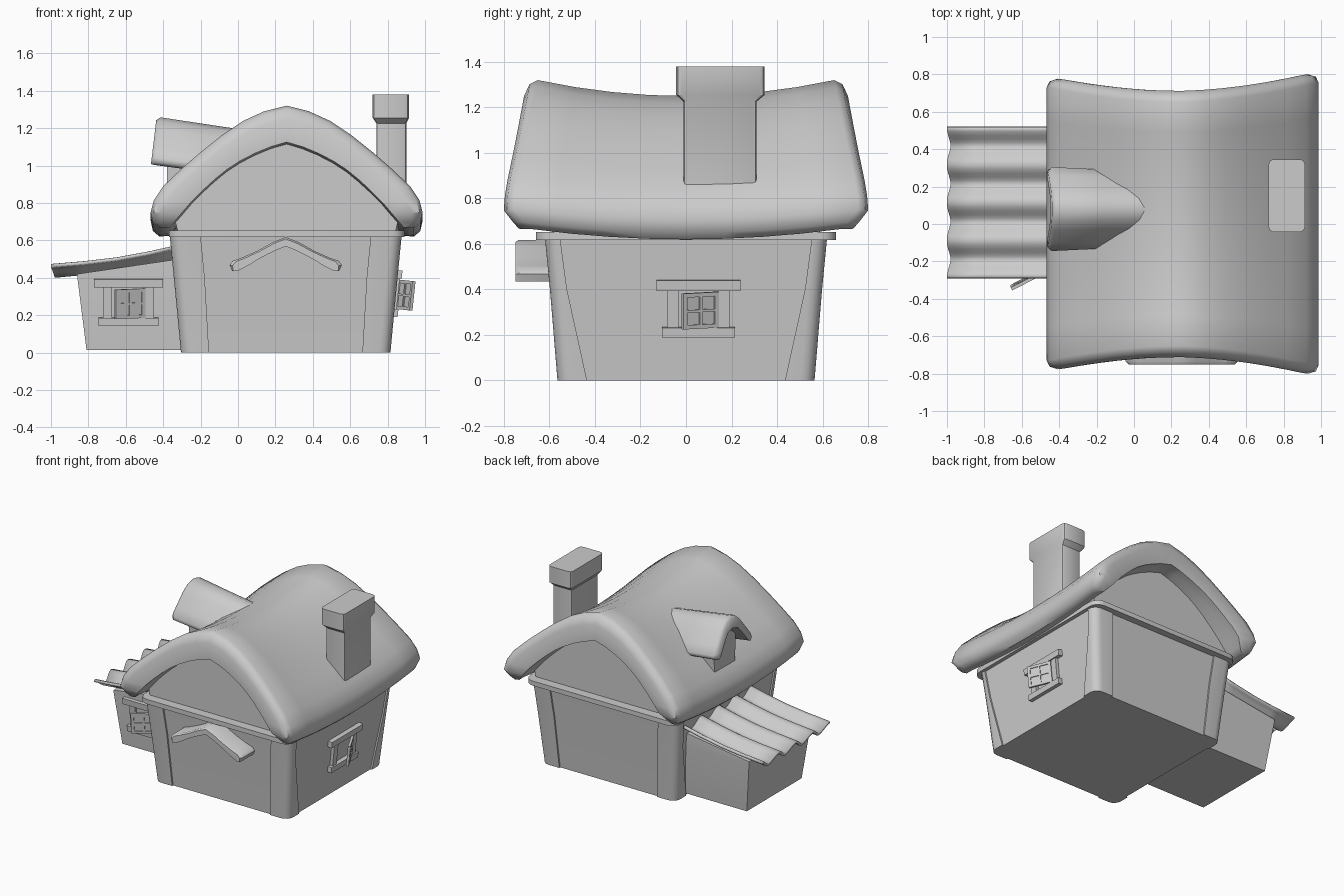
import bpy, bmesh
from math import sin, cos, pi, radians
from mathutils import Matrix, Vector

if "Cube" in bpy.data.objects:
    bpy.data.objects.remove(bpy.data.objects["Cube"])


def finish(name, bm, angle=35):
    bmesh.ops.recalc_face_normals(bm, faces=bm.faces[:])
    me = bpy.data.meshes.new(name)
    bm.to_mesh(me)
    bm.free()
    ob = bpy.data.objects.new(name, me)
    bpy.context.collection.objects.link(ob)
    bpy.ops.object.select_all(action='DESELECT')
    ob.select_set(True)
    bpy.context.view_layer.objects.active = ob
    bpy.ops.object.shade_smooth_by_angle(angle=radians(angle))
    return ob


def loft(name, rings, angle=35, strip=False):
    """Skin equal closed rings; cap ends with one face, or a quad strip for arches."""
    bm = bmesh.new()
    vs = [[bm.verts.new(p) for p in r] for r in rings]
    n = len(vs[0])
    for a, b in zip(vs, vs[1:]):
        for i in range(n):
            j = (i + 1) % n
            bm.faces.new((a[i], a[j], b[j], b[i]))
    for r in (vs[0], vs[-1]):
        if strip:
            for i in range(n // 2 - 1):
                bm.faces.new((r[i], r[i + 1], r[n - 2 - i], r[n - 1 - i]))
        else:
            bm.faces.new(r)
    return finish(name, bm, angle)


def rect(x0, x1, y0, y1, z, r=0.0, n=4):
    """Rectangle ring, corners rounded by r."""
    pts = []
    for k, (cx, cy) in enumerate(((x1 - r, y1 - r), (x0 + r, y1 - r), (x0 + r, y0 + r), (x1 - r, y0 + r))):
        for i in range(n + 1 if r else 1):
            a = (k + i / n) * pi / 2
            pts.append((cx + r * cos(a), cy + r * sin(a), z))
    return pts


def resample(pts, n):
    out = []
    for i in range(n):
        t = i * (len(pts) - 1) / (n - 1)
        k = min(int(t), len(pts) - 2)
        out.append(tuple(Vector(pts[k]).lerp(Vector(pts[k + 1]), t - k)))
    return out


def arch(outer, inner, k=0.0):
    """Symmetric arch loop from half profiles starting on the axis; k pulls the top inwards."""
    inner = resample(inner, len(outer))
    outer = [tuple(Vector(o).lerp(Vector(i), k)) for o, i in zip(outer, inner)]
    top = [(-d, z) for d, z in reversed(outer[1:])] + outer
    return top + inner[::-1] + [(-d, z) for d, z in inner[1:]]


# --- main walls: rounded corner posts with slightly recessed panels
CX = 0.255


def wall_ring(hx, hy, px, py, z, r=.06, s=.012):
    q = [(hx - s, hy - py), (hx, hy - py)]
    q += [(hx - r + r * cos(a), hy - r + r * sin(a)) for a in [i * pi / 8 for i in range(5)]]
    q += [(hx - px, hy), (hx - px, hy - s)]
    out = []
    for sx, sy in ((1, 1), (-1, 1), (-1, -1), (1, -1)):
        part = [(CX + sx * x, sy * y, z) for x, y in q]
        out += part if sx * sy > 0 else part[::-1]
    return out


loft("main_walls", [wall_ring(.56, .565, .15, .13, 0), wall_ring(.598, .598, .165, .075, .4),
                    wall_ring(.62, .62, .165, .067, .625)])
loft("wall_trim", [rect(-.37, .89, -.66, .66, z, .07) for z in (.617, .652)])

# --- gable block that fills the space under the roof
gable = [(-.32, .64), (.84, .64), (.86, .72), (.69, .91), (.5, 1.06), (.26, 1.15),
         (.02, 1.06), (-.17, .91), (-.34, .72)]
loft("gable_walls", [[(x, y, z - .07 * (1 - abs(y) / .59) * (z > .7)) for x, z in gable] for y in (-.59, 0, .59)])

# --- main roof: thick sagging arch, rolled rim, eaves longer than ridge
R_OUT = [(0, 1.32), (.12, 1.29), (.23, 1.24), (.35, 1.16), (.46, 1.072), (.56, .985), (.66, .89), (.71, .815),
         (.727, .75), (.715, .695), (.68, .665)]
R_IN = [(0, 1.125), (.12, 1.09), (.24, 1.03), (.34, .965), (.43, .885), (.52, .795), (.59, .71), (.625, .67)]
full, mid, small = (arch(R_OUT, R_IN, k) for k in (0, .09, .36))


def roof_ring(prof, t, inset):
    ring = []
    for d, z in prof:
        reach = .712 + .09 * min(1, (abs(d) / .72) ** 1.8) + .018 * d - .8 * max(0, .75 - z)
        sag = .045 + .025 * min(1, max(0, (z - .85) / .4))
        ring.append((.26 + d, t * (reach - inset), z - sag * (1 - t * t)))
    return ring


half = [(small, 1, 0), (mid, 1, .025), (full, 1, .06), (full, .75, .06), (full, .5, .06), (full, .25, .06)]
stations = [(p, -t, i) for p, t, i in half] + [(full, 0, .06)] + half[::-1]
loft("main_roof", [roof_ring(*s) for s in stations], 45, strip=True)

# --- dormer with its own small arched roof
D_OUT = [(0, 1.26), (.06, 1.24), (.11, 1.195), (.18, 1.1), (.218, 1.045), (.215, 1.02), (.19, 1.005)]
D_IN = [(0, 1.17), (.06, 1.15), (.11, 1.09), (.165, 1.015)]
d_full, d_small = arch(D_OUT, D_IN), arch(D_OUT, D_IN, .2)


def dormer_ring(prof, x, k):
    return [(x - .03 * (1.26 - z) / .25 * (x < -.3), .08 + d * k, z - .15 * (x + .43)) for d, z in prof]


loft("dormer_roof", [dormer_ring(d_small, -.435, 1.02), dormer_ring(d_full, -.415, 1.03),
                     dormer_ring(d_full, -.17, .97), dormer_ring(d_full, .06, .95)], 55, strip=True)
loft("dormer_walls", [[(x, .08 + d, z) for d, z in ((-.12, .78), (.12, .78), (.13, 1.06), (0, 1.18), (-.13, 1.06))]
                      for x in (-.38, -.08)])

# --- chimney with flared cap
loft("chimney", [rect(.74, .9, -.01, .31, .75, .015, 2), rect(.74, .9, -.01, .31, 1.225, .015, 2),
                 rect(.72, .914, -.043, .346, 1.255, .025, 2), rect(.72, .914, -.043, .346, 1.38, .025, 2)], 30)

# --- side annex and its corrugated lean-to roof
loft("annex_walls", [rect(-.81, -.25, -.225, .43, .015), rect(-.86, -.25, -.26, .475, .41),
                     [(x, y, z + (.1 if x > -.5 else .01)) for x, y, z in rect(-.86, -.25, -.26, .475, .41)]])
bm = bmesh.new()
slope = [(-1, .437), (-.82, .452), (-.65, .472), (-.48, .503), (-.27, .55)]
N = 40
grid = []
for x, z in slope:
    row = []
    for i in range(N + 1):
        w = cos(2 * pi * 4 * i / N)
        row.append(bm.verts.new((x + (.01 * (1 - w) if x == -1 else 0), -.29 + .81 * i / N, z + .028 * w)))
    grid.append(row)
for a, b in zip(grid, grid[1:]):
    for i in range(N):
        bm.faces.new((a[i], a[i + 1], b[i + 1], b[i]))
sheet = finish("annex_corrugated_roof", bm, 50)
sol = sheet.modifiers.new("thickness", 'SOLIDIFY')
sol.thickness, sol.offset = .018, 0

# --- curved canopy over the front entrance
C_OUT = [(0, .618), (.07, .59), (.15, .545), (.24, .505), (.285, .49), (.3, .468), (.285, .435)]
C_IN = [(0, .568), (.07, .54), (.15, .497), (.2, .465), (.26, .435)]
loft("entrance_canopy", [[(.255 + d, y, z) for d, z in arch(C_OUT, C_IN, k)]
                         for y, k in ((-.75, .2), (-.735, 0), (-.57, 0))], 40, strip=True)


# --- windows: lintel, sill, jambs, bars and a half-open casement
def box(name, M, u, o, w):
    """Box from (min, max) ranges: along the wall, outwards, upwards."""
    bm = bmesh.new()
    bmesh.ops.create_cube(bm, size=1)
    for v in bm.verts:
        v.co = M @ Vector([lo + (c + .5) * (hi - lo) for c, (lo, hi) in zip(v.co, (u, (-o[1], -o[0]), w))])
    return finish(name, bm)


def window(name, M):
    box(name + "_lintel", M, (-.185, .185), (-.03, .028), (.085, .13))
    box(name + "_sill", M, (-.16, .16), (-.03, .028), (-.12, -.078))
    for side, s in (("left", -1), ("right", 1)):
        c = s * .112
        box(f"{name}_{side}_jamb", M, (c - .024, c + .024), (-.03, .018), (-.08, .09))
    # casement hinged on the +u jamb
    H = M @ Matrix.Translation((.085, -.015, 0)) @ Matrix.Rotation(radians(27), 4, 'Z')
    for label, u, w in (("hinge_stile", (-.02, 0), (-.078, .08)), ("free_stile", (-.175, -.155), (-.078, .08)),
                        ("top_rail", (-.16, -.015), (.062, .08)), ("bottom_rail", (-.16, -.015), (-.078, -.06)),
                        ("vertical_bar", (-.094, -.082), (-.065, .065)), ("cross_bar", (-.16, -.015), (-.006, .006))):
        box(f"{name}_casement_{label}", H, u, (-.008, .01), w)
    box(name + "_casement_pane", H, (-.16, -.015), (-.002, .003), (-.065, .065))


window("annex_window", Matrix.Translation((-.585, -.245, .265)) @ Matrix.Rotation(radians(5), 4, 'X'))
window("side_window", Matrix.Translation((.838, .055, .312)) @ Matrix.Rotation(radians(90), 4, 'Z')
       @ Matrix.Rotation(radians(6), 4, 'X'))
